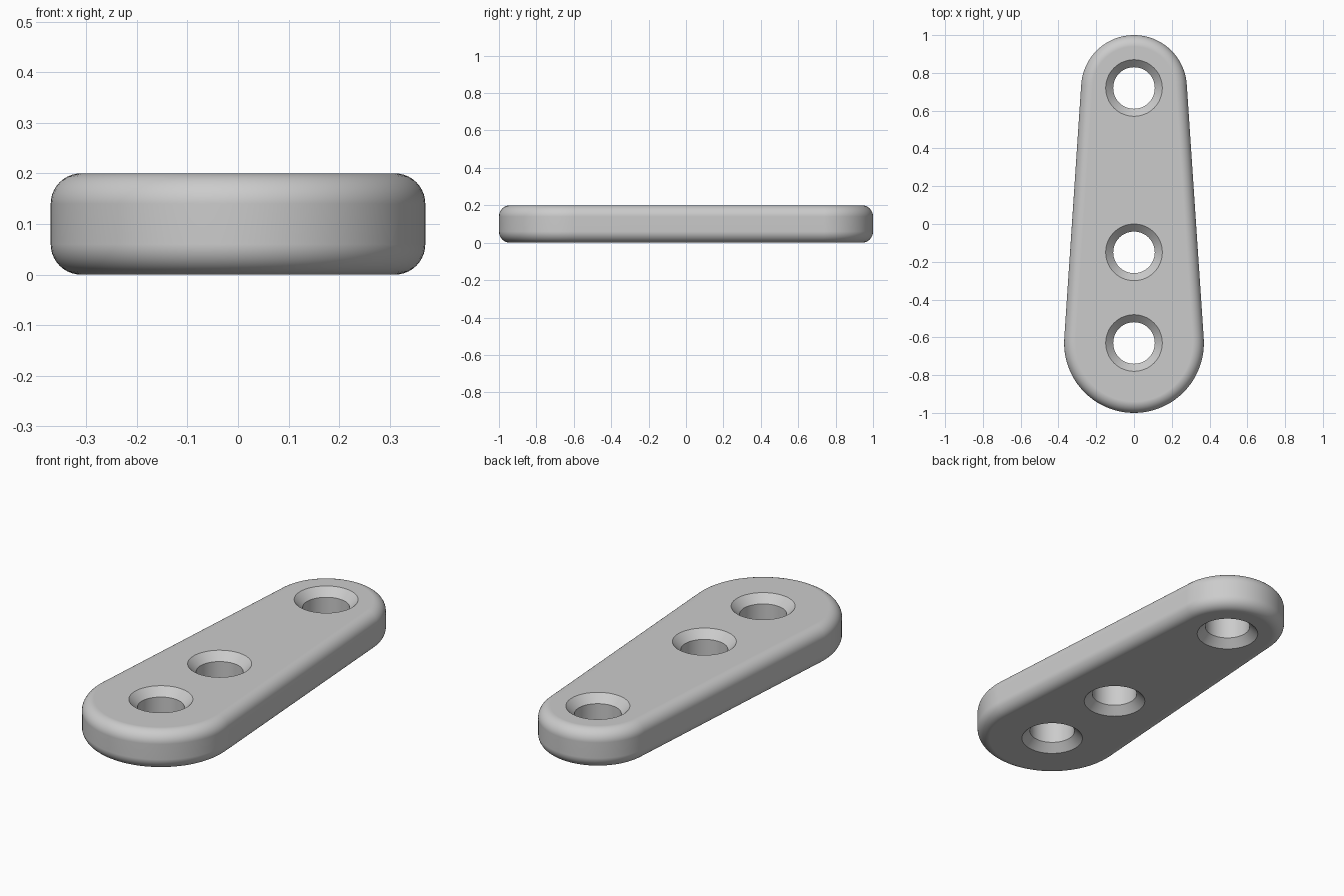
import bpy
import bmesh
from math import asin, cos, sin, pi

if "Cube" in bpy.data.objects:
    bpy.data.objects.remove(bpy.data.objects["Cube"])

HEIGHT, FILLET = 0.2, 0.06
WIDE_Y, WIDE_R = -0.63, 0.37
NARROW_Y, NARROW_R = 0.72, 0.28
HOLE_YS = (NARROW_Y, -0.15, WIDE_Y)
HOLE_R, CHAMFER = 0.11, 0.04

grey = bpy.data.materials.new("Plain grey")
grey.use_nodes = True
colour = (0.6, 0.6, 0.6, 1)
grey.diffuse_color = colour
grey.node_tree.nodes["Principled BSDF"].inputs["Base Color"].default_value = colour


def arc(y, radius, start, end, steps):
    """Points along an arc centred on (0, y)."""
    angles = [start + (end - start) * i / steps for i in range(steps + 1)]
    return [(radius * cos(a), y + radius * sin(a)) for a in angles]


def outline(inset):
    """Two round ends joined by their tangent lines, shrunk by inset."""
    lean = asin((WIDE_R - NARROW_R) / (NARROW_Y - WIDE_Y))
    return (arc(NARROW_Y, NARROW_R - inset, lean, pi - lean, 48)
            + arc(WIDE_Y, WIDE_R - inset, pi - lean, 2 * pi + lean, 48))


def loft(name, sections):
    """Solid through stacked (points, z) sections with capped ends."""
    bm = bmesh.new()
    rings = [[bm.verts.new((x, y, z)) for x, y in pts] for pts, z in sections]
    for low, high in zip(rings, rings[1:]):
        for i in range(len(low)):
            bm.faces.new((low[i - 1], low[i], high[i], high[i - 1]))
    bm.faces.new(rings[0][::-1])
    bm.faces.new(rings[-1])
    mesh = bpy.data.meshes.new(name)
    bm.to_mesh(mesh)
    bm.free()
    mesh.materials.append(grey)
    obj = bpy.data.objects.new(name, mesh)
    bpy.context.collection.objects.link(obj)
    return obj


# Tapered plate with rounded rims
steps = 10
rim = [(FILLET * (1 - sin(a)), FILLET * (1 - cos(a)))
       for a in (pi / 2 * i / steps for i in range(steps + 1))]
sections = [(outline(inset), z) for inset, z in rim]
sections += [(outline(inset), HEIGHT - z) for inset, z in reversed(rim)]
plate = loft("tapered_plate", sections)

# Through holes, countersunk on both faces
OVER = 0.02
mouth = HOLE_R + CHAMFER + OVER
profile = [(mouth, -OVER), (HOLE_R, CHAMFER),
           (HOLE_R, HEIGHT - CHAMFER), (mouth, HEIGHT + OVER)]
cutters = []
for n, y in enumerate(HOLE_YS):
    cutter = loft(f"hole_cutter_{n + 1}",
                  [(arc(y, r, 0, 2 * pi, 64)[:-1], z) for r, z in profile])
    cutter.hide_render = True
    cutters.append(cutter)
    cut = plate.modifiers.new(f"hole_{n + 1}", 'BOOLEAN')
    cut.operation, cut.solver, cut.object = 'DIFFERENCE', 'EXACT', cutter

for obj in bpy.context.selected_objects:
    obj.select_set(False)
plate.select_set(True)
bpy.context.view_layer.objects.active = plate
for mod in list(plate.modifiers):
    bpy.ops.object.modifier_apply(modifier=mod.name)
for cutter in cutters:
    bpy.data.objects.remove(cutter)

# Smooth rounds, crisp hole edges, flat faces kept flat
bpy.ops.object.shade_smooth_by_angle(angle=pi / 6)
flat = plate.modifiers.new("flat_faces", 'WEIGHTED_NORMAL')
flat.keep_sharp = True
